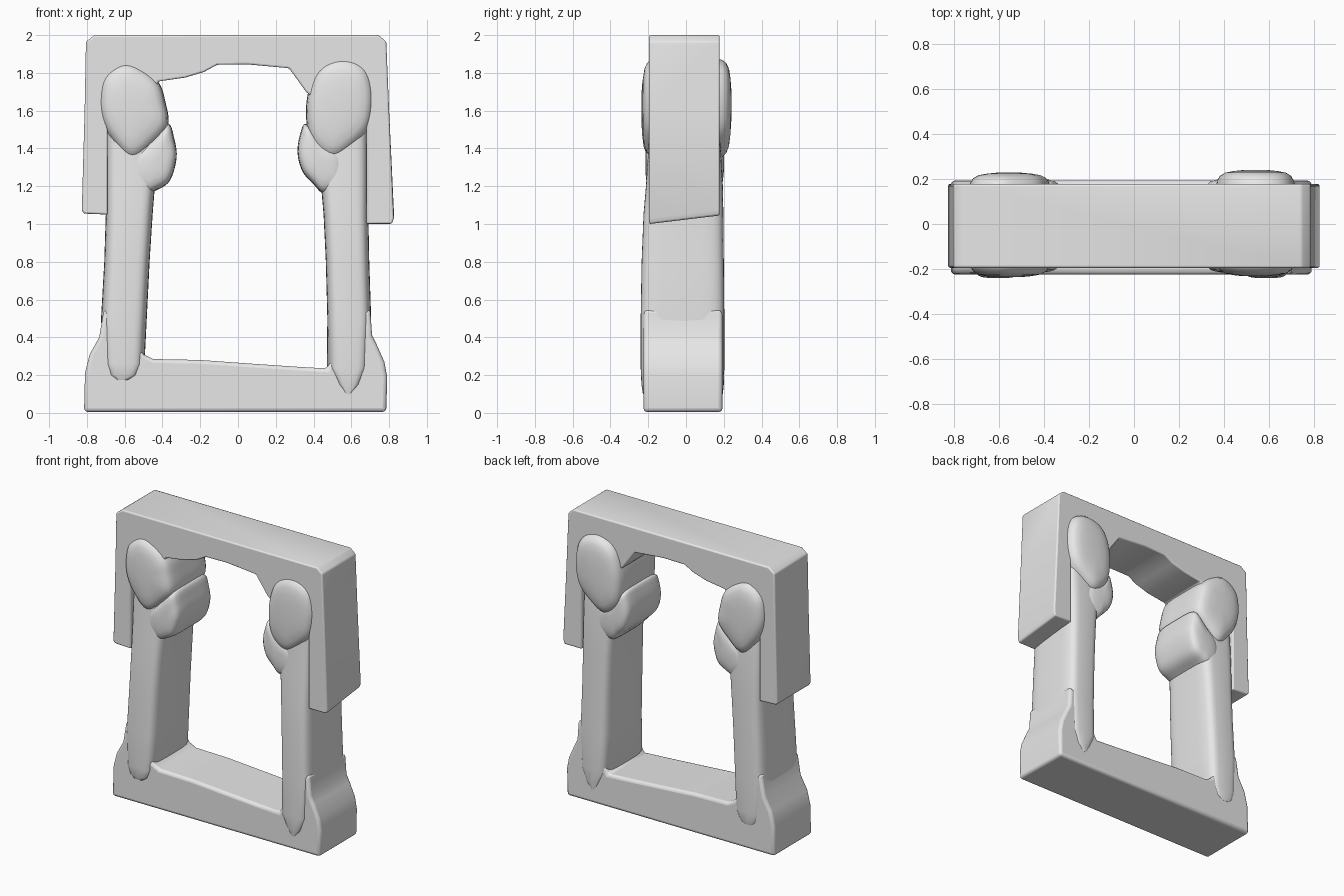
import bpy, bmesh, math
from mathutils import Vector

if "Cube" in bpy.data.objects:
    bpy.data.objects.remove(bpy.data.objects["Cube"], do_unlink=True)

grey = bpy.data.materials.new("light grey")
grey.use_nodes = True
grey.diffuse_color = (0.8, 0.8, 0.8, 1)
grey.node_tree.nodes["Principled BSDF"].inputs["Base Color"].default_value = (0.8, 0.8, 0.8, 1)


def finish(bm, name, angle, bevel=0.0):
    """Turn a bmesh into a shaded object, with optional rounded edges."""
    bmesh.ops.recalc_face_normals(bm, faces=bm.faces[:])
    mesh = bpy.data.meshes.new(name)
    bm.to_mesh(mesh)
    bm.free()
    mesh.materials.append(grey)
    ob = bpy.data.objects.new(name, mesh)
    bpy.context.scene.collection.objects.link(ob)
    if bevel:
        mod = ob.modifiers.new("rounded_edges", "BEVEL")
        mod.width, mod.segments = bevel, 3
        mod.limit_method, mod.angle_limit = "ANGLE", math.radians(40)
    bpy.ops.object.select_all(action="DESELECT")
    ob.select_set(True)
    bpy.context.view_layer.objects.active = ob
    bpy.ops.object.shade_smooth_by_angle(angle=math.radians(angle))
    return ob


def rings_to_mesh(rings):
    """Skin a stack of closed rings and cap both ends."""
    bm = bmesh.new()
    rows = [[bm.verts.new(p) for p in ring] for ring in rings]
    n = len(rows[0])
    for a, b in zip(rows, rows[1:]):
        for i in range(n):
            j = (i + 1) % n
            bm.faces.new((a[i], a[j], b[j], b[i]))
    bm.faces.new(rows[0])
    bm.faces.new(rows[-1])
    return bm


def smooth_loop(pts, steps=5):
    """Closed Catmull-Rom curve through the points."""
    out, n = [], len(pts)
    for i in range(n):
        p0, p1, p2, p3 = (Vector(pts[(i + k) % n]) for k in (-1, 0, 1, 2))
        for s in range(steps):
            t = s / steps
            out.append(0.5 * (2 * p1 + (p2 - p0) * t + (2 * p0 - 5 * p1 + 4 * p2 - p3) * t * t
                              + (3 * p1 - p0 - 3 * p2 + p3) * t ** 3))
    return out


def slab(name, pts, y0, y1, bevel, back_lift=None):
    """Front outline extruded in depth, with rounded edges."""
    lift = back_lift or (lambda z: 0)
    bm = rings_to_mesh([[(x, y0, z) for x, z in pts],
                        [(x, y1, z + lift(z)) for x, z in pts]])
    return finish(bm, name, 50, bevel)


def bulb(name, pts, y0, y1):
    """Rounded outline running through the depth with domed ends."""
    loop = smooth_loop(pts)
    c = sum(loop, Vector((0, 0))) / len(loop)
    dome = [(1, 0.25), (1, 0.42), (0.985, 0.65), (0.95, 0.8), (0.88, 0.89),
            (0.75, 0.95), (0.55, 0.98), (0.3, 1.0)]
    levels = [(s, y0 * f) for s, f in reversed(dome)] + [(s, y1 * f) for s, f in dome]
    rings = [[(c.x + (p.x - c.x) * s, y, c.y + (p.y - c.y) * s) for p in loop]
             for s, y in levels]
    return finish(rings_to_mesh(rings), name, 60)


def leg(name, rows):
    """Upright post from rounded-box sections: z, x0, x1, front y, back y."""
    rings = []
    for z, x0, x1, y0, y1 in rows:
        ring = []
        for i in range(40):
            a = math.tau * i / 40
            c, s = math.cos(a), math.sin(a)
            ring.append(((x0 + x1) / 2 + (x1 - x0) / 2 * math.copysign(abs(c) ** 0.42, c),
                         (y0 + y1) / 2 + (y1 - y0) / 2 * math.copysign(abs(s) ** 0.42, s), z))
        rings.append(ring)
    return finish(rings_to_mesh(rings), name, 60)


# Top beam with a flap hanging down each side
slab("top_beam", [
    (-0.76, 2.0), (-0.805, 1.965), (-0.812, 1.6), (-0.827, 1.07), (-0.815, 1.055), (-0.69, 1.05),
    (-0.69, 1.62), (-0.45, 1.70), (-0.42, 1.755), (-0.28, 1.775), (-0.18, 1.805),
    (-0.11, 1.843), (0.05, 1.845), (0.27, 1.825), (0.31, 1.77), (0.36, 1.70),
    (0.42, 1.65), (0.68, 1.62), (0.68, 1.0), (0.815, 1.0), (0.825, 1.03),
    (0.80, 1.6), (0.785, 1.965), (0.745, 2.0)],
    -0.195, 0.178, 0.022, lambda z: 0.045 if z < 1.04 else 0)

# Base beam with a shoulder rising against each leg
slab("base_beam", [
    (-0.815, 0.005), (0.785, 0.005), (0.79, 0.19), (0.775, 0.27), (0.735, 0.36),
    (0.71, 0.41), (0.70, 0.55), (0.60, 0.50), (0.50, 0.29), (0.47, 0.235),
    (0.30, 0.245), (0.05, 0.262), (-0.20, 0.28), (-0.45, 0.285), (-0.50, 0.31),
    (-0.62, 0.50), (-0.71, 0.55), (-0.735, 0.40), (-0.785, 0.31), (-0.81, 0.21)],
    -0.225, 0.193, 0.02)

# Legs
leg("right_leg", [
    (0.175, -0.66, -0.56, -0.228, 0.195), (0.20, -0.695, -0.52, -0.236, 0.2),
    (0.26, -0.715, -0.495, -0.24, 0.203), (0.5, -0.725, -0.483, -0.24, 0.203),
    (0.8, -0.708, -0.468, -0.235, 0.2), (1.05, -0.70, -0.452, -0.225, 0.198),
    (1.2, -0.70, -0.44, -0.212, 0.195), (1.4, -0.70, -0.42, -0.2, 0.185),
    (1.65, -0.70, -0.41, -0.18, 0.16)])
leg("left_leg", [
    (0.10, 0.565, 0.60, -0.228, 0.195), (0.15, 0.52, 0.655, -0.236, 0.2),
    (0.24, 0.47, 0.695, -0.24, 0.203), (0.5, 0.473, 0.705, -0.24, 0.203),
    (0.8, 0.465, 0.695, -0.235, 0.2), (1.05, 0.453, 0.69, -0.225, 0.198),
    (1.2, 0.44, 0.69, -0.212, 0.195), (1.4, 0.42, 0.69, -0.2, 0.185),
    (1.65, 0.41, 0.69, -0.18, 0.16)])

# Large bulbs at the upper corners
bulb("right_upper_bulb", [
    (-0.56, 1.34), (-0.66, 1.43), (-0.72, 1.54), (-0.737, 1.66), (-0.71, 1.785), (-0.61, 1.855),
    (-0.51, 1.825), (-0.42, 1.75), (-0.385, 1.65), (-0.37, 1.52), (-0.45, 1.42)], -0.236, 0.228)
bulb("left_upper_bulb", [
    (0.49, 1.34), (0.60, 1.40), (0.69, 1.50), (0.72, 1.65), (0.70, 1.79), (0.64, 1.86),
    (0.54, 1.88), (0.44, 1.84), (0.385, 1.75), (0.36, 1.60), (0.385, 1.43)], -0.232, 0.24)

# Small bulbs on the inner side below them
bulb("right_lower_bulb", [
    (-0.56, 1.35), (-0.46, 1.45), (-0.37, 1.53), (-0.337, 1.45), (-0.325, 1.35),
    (-0.36, 1.23), (-0.43, 1.18), (-0.50, 1.16), (-0.57, 1.22)], -0.215, 0.2)
bulb("left_lower_bulb", [
    (0.56, 1.35), (0.44, 1.45), (0.36, 1.53), (0.33, 1.48), (0.315, 1.38),
    (0.34, 1.28), (0.40, 1.21), (0.46, 1.16), (0.56, 1.20)], -0.215, 0.2)
